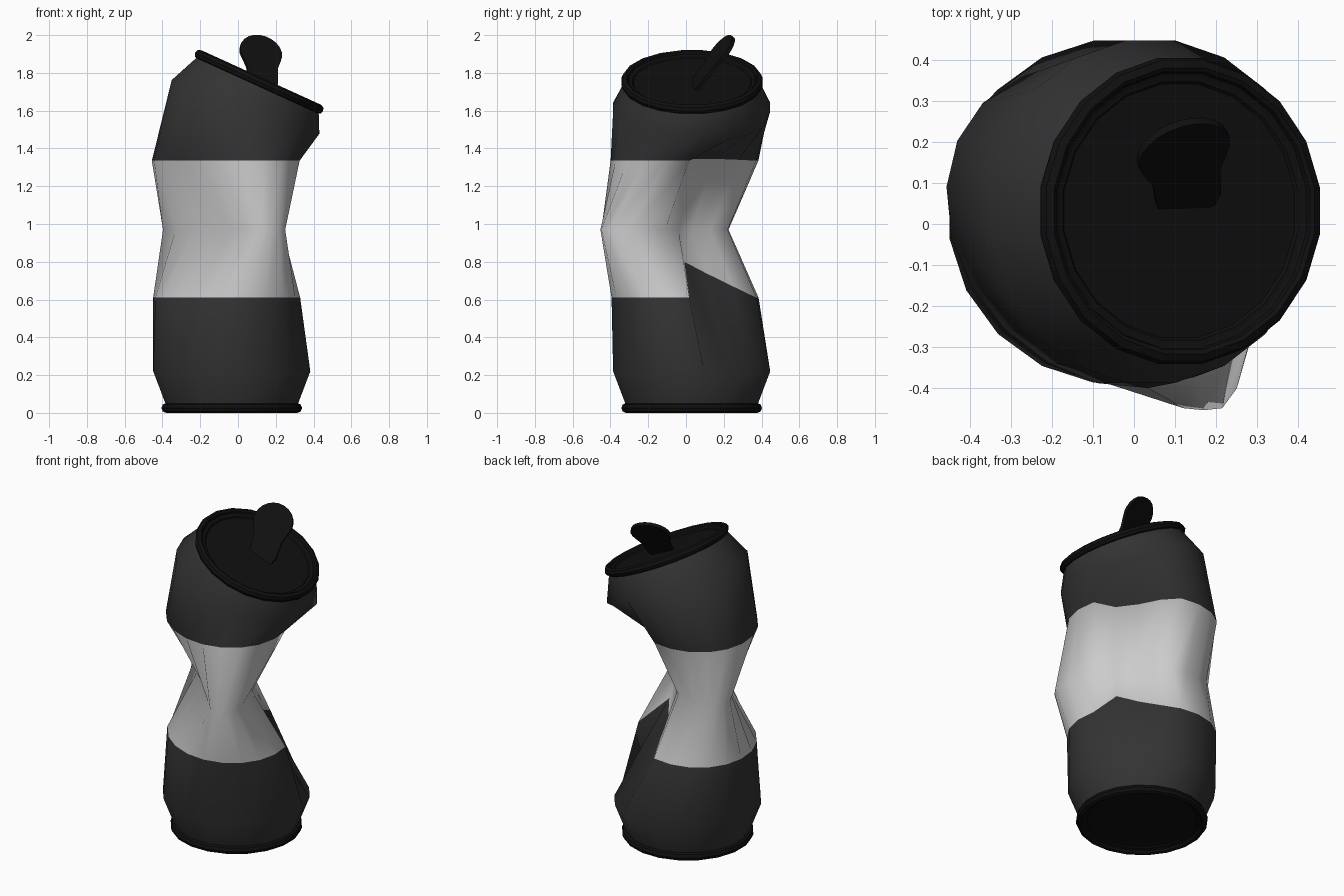
import bpy, bmesh, math
from mathutils import Vector, Matrix

if "Cube" in bpy.data.objects:
    bpy.data.objects.remove(bpy.data.objects["Cube"])

N = 20
R2 = math.sqrt(2)


def material(name, c):
    m = bpy.data.materials.new(name)
    m.diffuse_color = (c, c, c, 1)
    m.use_nodes = True
    m.node_tree.nodes["Principled BSDF"].inputs["Base Color"].default_value = m.diffuse_color
    return m


DARK = material("dark_grey", 0.033)
BLACK = material("near_black", 0.005)
LIGHT = material("light_grey", 0.62)


def make(name, verts, faces, mats, angle=40):
    me = bpy.data.meshes.new(name)
    me.from_pydata([tuple(v) for v in verts], [], faces)
    bm = bmesh.new()
    bm.from_mesh(me)
    bmesh.ops.recalc_face_normals(bm, faces=bm.faces)
    bm.to_mesh(me)
    bm.free()
    ob = bpy.data.objects.new(name, me)
    bpy.context.collection.objects.link(ob)
    for m in mats:
        me.materials.append(m)
    bpy.ops.object.select_all(action='DESELECT')
    ob.select_set(True)
    bpy.context.view_layer.objects.active = ob
    bpy.ops.object.shade_smooth_by_angle(angle=math.radians(angle))
    return ob


def strips(count):
    return [(k * N + i, k * N + (i + 1) % N, (k + 1) * N + (i + 1) % N, (k + 1) * N + i)
            for k in range(count - 1) for i in range(N)]


def ring(center, r, tilt=0, squash=0, dent={}):
    """Tilted circle starting on the x=y diagonal, squashed along that diagonal.
    dent maps a signed step to (distance along the diagonal, z)."""
    pts = []
    rot = Matrix.Rotation(math.radians(tilt), 3, 'Y')
    for i in range(N):
        a = math.tau * i / N
        u, v = (r - squash) * math.cos(a), (r + squash) * math.sin(a)
        p = Vector(center) + rot @ Vector(((u - v) / R2, (u + v) / R2, 0))
        k = i if i <= N // 2 else i - N
        if k in dent:
            u, z = dent[k]
            v = (p.y - p.x) / R2
            p = Vector(((u - v) / R2, (u + v) / R2, z))
        pts.append(p)
    return pts


# Pinched waist section, same step order as the rings
WAIST = [(.03, .03), (-.04, .13), (-.10, .22), (-.20, .225), (-.29, .225),
         (-.35, .22), (-.39, .19), (-.397, .13), (-.33, .03), (-.235, -.065),
         (-.125, -.16), (-.03, -.265), (.05, -.37), (.12, -.448), (.17, -.453),
         (.215, -.448), (.25, -.40), (.235, -.29), (.175, -.11), (.09, -.04)]

# Crushed can body: bottom to shoulder
LID = (.112, .032, 1.752)
rings = [
    ring((-.033, .03, .035), .35),
    ring((-.033, .03, .22), .421),
    ring((-.06, -.005, .61), .388, 0, .038,
         {-1: (.08, .80), 0: (.11, .74), 1: (.18, .67)}),
    [Vector((x, y, .97)) for x, y in WAIST],
    ring((-.065, -.008, 1.335), .39, 0, .038,
         {-1: (.15, 1.345), 0: (.17, 1.345), 1: (.22, 1.34)}),
    ring((.04, .03, 1.62), .421, 20),
    ring(LID, .35, 24.5),
]
for k in (-1, 0, 1):
    rings[5][k].z -= .045
body = make("can_body", [p for r in rings for p in r], strips(len(rings)), [DARK, LIGHT], 70)
for f in body.data.polygons:
    f.material_index = 1 if f.index // N in (2, 3) else 0


# Rims and end plates
def end_cap(name, center, tilt, flip):
    prof = [(.352, -.026), (.37, -.018), (.377, 0), (.37, .018), (.352, .026),
            (.342, .02), (.338, .008), (.328, .003), (.318, .003), (.312, -.004)]
    rot = Matrix.Rotation(math.radians(tilt), 3, 'Y')
    verts = []
    for r, h in prof:
        c = Vector(center) + rot @ Vector((0, 0, -h if flip else h))
        verts += ring(c, r, tilt)
    last = (len(prof) - 1) * N
    faces = strips(len(prof)) + [tuple(last + i for i in range(N))]
    make(name, verts, faces, [BLACK], 32)


end_cap("bottom_rim", (-.033, .03, .026), 0, True)
end_cap("lid", LID, 24.5, False)

# Raised pull tab: tapered foot with a round head
W = Vector((.95, .27, -.13)).normalized()
S = Vector((-.06, .6, .8))
S = (S - W * S.dot(W)).normalized()
T = W.cross(S) * .01
base = Vector((.135, .035, 1.715))
outline = [(-.06, 0), (.06, 0), (.08, .04), (.085, .14)]
for i in range(15):
    a = math.radians(-25 + 230 * i / 14)
    outline.append((.116 * math.cos(a), .24 + .11 * math.sin(a)))
outline += [(-.085, .14), (-.08, .04)]
n = len(outline)
verts = [base + W * w + S * s + T * d for d in (-1, 1) for w, s in outline]
faces = [tuple(range(n)), tuple(range(n, 2 * n))]
faces += [(i, (i + 1) % n, n + (i + 1) % n, n + i) for i in range(n)]
make("pull_tab", verts, faces, [BLACK], 40)
